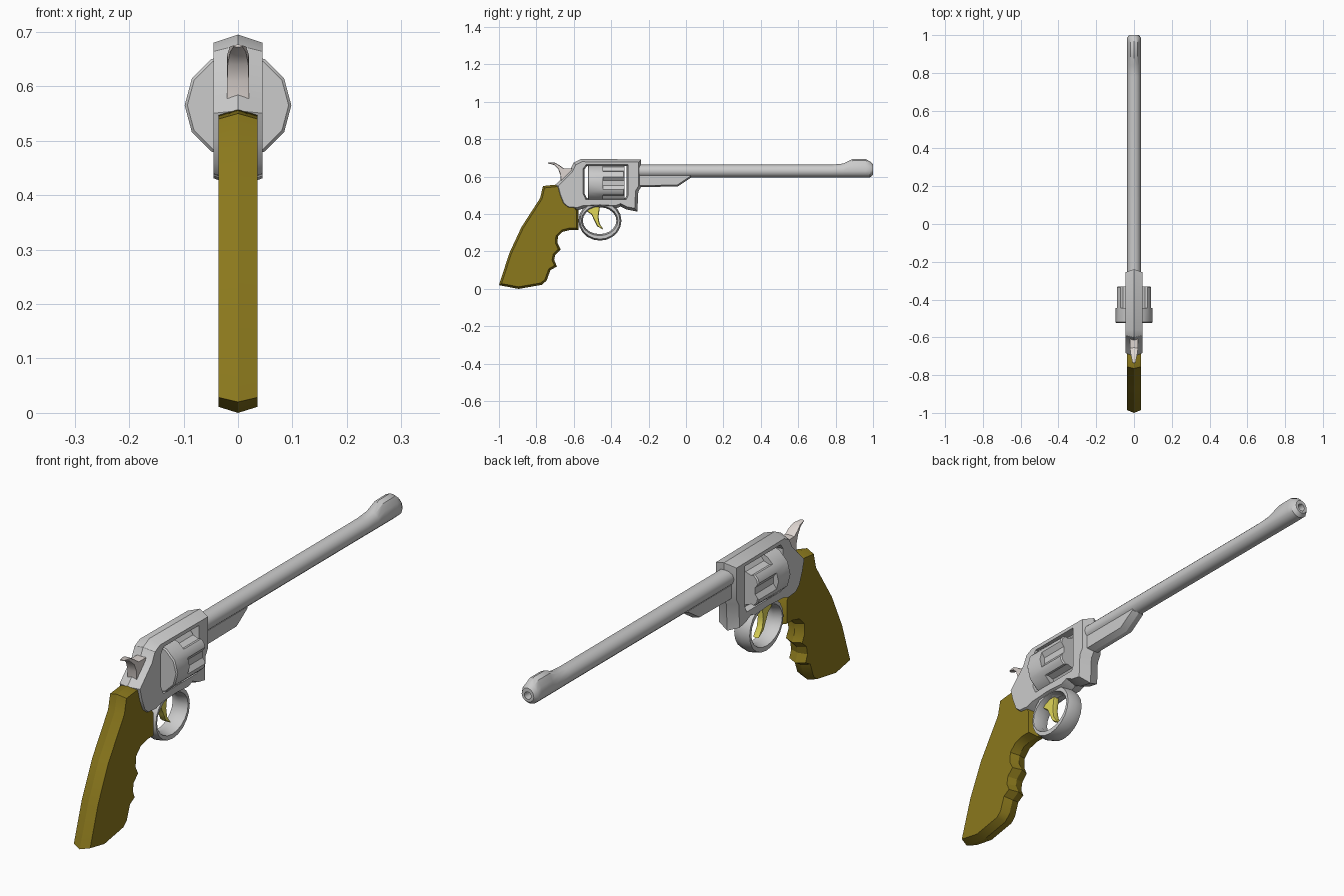
import bpy, bmesh, math
from mathutils import Vector, Matrix

if "Cube" in bpy.data.objects:
    bpy.data.objects.remove(bpy.data.objects["Cube"])


def finish(bm, name, color=None):
    bmesh.ops.recalc_face_normals(bm, faces=bm.faces)
    me = bpy.data.meshes.new(name)
    bm.to_mesh(me)
    bm.free()
    ob = bpy.data.objects.new(name, me)
    bpy.context.collection.objects.link(ob)
    if color:
        mat = bpy.data.materials.new(name + "_colour")
        mat.diffuse_color = (*color, 1)
        mat.use_nodes = True
        mat.node_tree.nodes["Principled BSDF"].inputs["Base Color"].default_value = mat.diffuse_color
        me.materials.append(mat)
    return ob


def offset(pts, d):
    """Move a closed outline into the material by d."""
    out = []
    for i, p in enumerate(pts):
        e1 = (p - pts[i - 1]).normalized()
        e2 = (pts[(i + 1) % len(pts)] - p).normalized()
        n1, n2 = Vector((-e1.y, e1.x)), Vector((-e2.y, e2.x))
        out.append(p + (n1 + n2) * d / max(0.6, 1 + n1.dot(n2)))
    return out


def slab(name, outline, w, inset, hole=None, hole_inset=0.008, color=None, width=None):
    """Side profile (y, z) with a ridge on the centre plane and narrower flat sides."""
    bm = bmesh.new()
    caps = {-1: [], 1: []}
    for pts, d, sign in ((outline, inset, 1), (hole, hole_inset, -1)):
        if not pts:
            continue
        pts = [Vector(p) for p in pts]
        n = len(pts)
        area = sum(pts[i - 1].cross(pts[i]) for i in range(n))
        if area * sign < 0:
            pts.reverse()
        inner = offset(pts, d)
        mid = [bm.verts.new((0, p.x, p.y)) for p in pts]
        for s in (-1, 1):
            side = [bm.verts.new((s * (width(*p) if width else w), p.x, p.y)) for p in inner]
            for i in range(n):
                bm.faces.new((mid[i - 1], mid[i], side[i], side[i - 1]))
            caps[s] += [bm.edges.get((side[i - 1], side[i])) for i in range(n)]
    for s in (-1, 1):
        bmesh.ops.triangle_fill(bm, edges=caps[s], use_beauty=True, normal=(s, 0, 0))
    return finish(bm, name, color)


def loft(name, sections, n=12):
    """Rings along y given as (y, centre z, half width, height up, height down)."""
    bm = bmesh.new()
    rings = []
    for y, zc, rx, up, down in sections:
        ring = []
        for i in range(n):
            a = math.tau * i / n
            s = math.sin(a)
            ring.append(bm.verts.new((rx * math.cos(a), y, zc + s * (up if s > 0 else down))))
        rings.append(ring)
    for a, b in zip(rings, rings[1:]):
        for i in range(n):
            bm.faces.new((a[i - 1], a[i], b[i], b[i - 1]))
    bm.faces.new(rings[0])
    bm.faces.new(rings[-1])
    return finish(bm, name)


def ellipse(cy, cz, ry, rz, n=20):
    return [(cy + ry * math.cos(math.tau * i / n), cz + rz * math.sin(math.tau * i / n))
            for i in range(n)]


# Grip with finger grooves
slab("grip", [(-1, .02), (-.895, 0), (-.77, .022), (-.745, .045), (-.725, .10), (-.69, .12),
              (-.705, .155), (-.70, .18), (-.67, .21), (-.687, .245), (-.685, .28), (-.66, .305),
              (-.62, .315), (-.575, .315), (-.575, .42), (-.66, .55), (-.69, .558), (-.765, .55),
              (-.78, .485), (-.88, .33), (-.945, .19)],
     .036, .011, color=(.26, .19, .012))

# Frame with the window for the cylinder
slab("frame", [(-.58, .42), (-.55, .43), (-.46, .435), (-.375, .43), (-.35, .44), (-.32, .425),
               (-.26, .413), (-.255, .52), (-.24, .545), (-.24, .692), (-.56, .695), (-.60, .675),
               (-.62, .635), (-.67, .585), (-.70, .555), (-.685, .50), (-.665, .45), (-.635, .425)],
     .045, .015,
     hole=[(-.53, .485), (-.325, .485), (-.318, .50), (-.318, .656), (-.53, .656), (-.542, .64),
           (-.542, .51)])

# Trigger guard
slab("trigger_guard", ellipse(-.46, .365, .115, .107), .034, .008,
     hole=ellipse(-.462, .365, .09, .072))

# Trigger
slab("trigger", [(-.537, .44), (-.537, .42), (-.505, .397), (-.49, .365), (-.475, .335),
                 (-.44, .315), (-.462, .35), (-.468, .385), (-.46, .44)],
     .012, .003, color=(.75, .68, .10))

# Hammer, its spur narrowing to the rear
slab("hammer", [(-.67, .57), (-.60, .57), (-.60, .645), (-.655, .645), (-.675, .66), (-.70, .675),
                (-.735, .677), (-.738, .672), (-.705, .662), (-.683, .64), (-.672, .61)],
     .02, .002, color=(.72, .66, .63),
     width=lambda y, z: .02 if y > -.675 else max(.008, .02 + (y + .675) * .2))

# Barrel with raised front sight and bored muzzle
loft("barrel", [(-.27, .63, .036, .034, .034), (.78, .63, .036, .034, .034),
                (.84, .63, .037, .04, .034), (.89, .63, .037, .064, .034),
                (.96, .63, .037, .065, .034), (.985, .63, .037, .05, .033),
                (1, .635, .027, .03, .025), (1, .635, .015, .015, .015),
                (.93, .635, .015, .015, .015)])

# Lug under the barrel
slab("barrel_lug", [(-.26, .545), (-.045, .547), (.03, .597), (.03, .615), (-.26, .615)],
     .027, .008)

# Cylinder with six flutes cut from its front half
drum = loft("cylinder", [(y, .565, r, r, r) for y, r in
                         ((-.525, .093), (-.52, .098), (-.335, .098), (-.33, .093))])
bm = bmesh.new()
for i in range(6):
    a = math.tau * i / 6
    pos = Matrix.Translation((.116 * math.cos(a), -.365, .565 + .116 * math.sin(a)))
    bmesh.ops.create_cone(bm, cap_ends=True, segments=10, radius1=.043, radius2=.043, depth=.16,
                          matrix=pos @ Matrix.Rotation(math.pi / 2, 4, 'X'))
cutter = finish(bm, "flute_cutter")
cutter.hide_render = True
mod = drum.modifiers.new("flutes", 'BOOLEAN')
mod.operation, mod.solver, mod.object = 'DIFFERENCE', 'EXACT', cutter
bpy.context.view_layer.objects.active = drum
bpy.ops.object.modifier_apply(modifier=mod.name)
bpy.data.objects.remove(cutter)

# Smooth shading that keeps sharp edges
for ob in bpy.context.collection.objects:
    ob.select_set(True)
bpy.ops.object.shade_smooth_by_angle(angle=math.radians(32))
